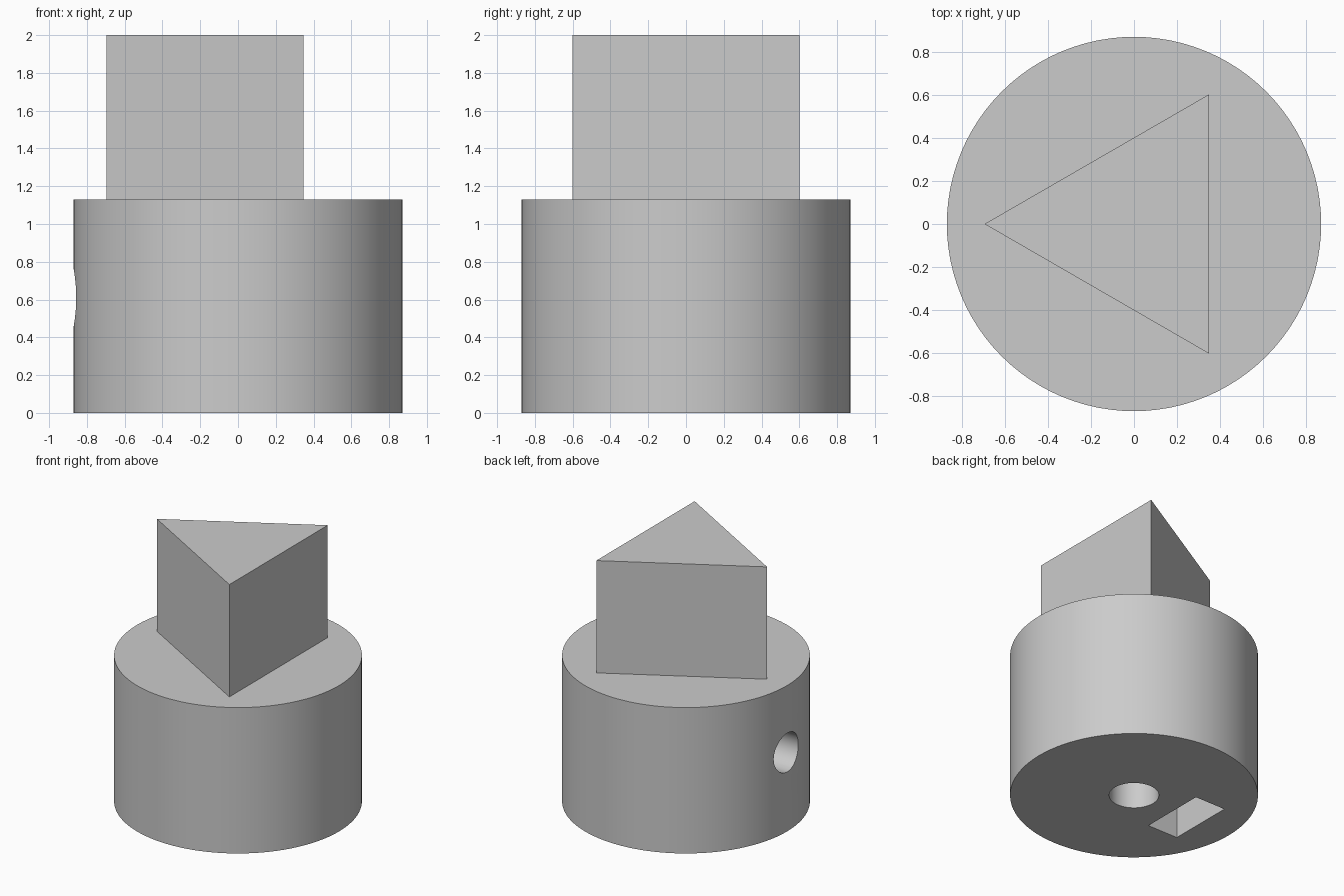
import bpy, bmesh
from math import cos, sin, pi
from mathutils import Matrix

cube = bpy.data.objects.get("Cube")
if cube:
    bpy.data.objects.remove(cube, do_unlink=True)

grey = bpy.data.materials.new("plain grey")
grey.use_nodes = True
colour = (0.6, 0.6, 0.6, 1)
grey.diffuse_color = colour
grey.node_tree.nodes["Principled BSDF"].inputs["Base Color"].default_value = colour


def ring(radius, sides, start=0.0):
    return [(radius * cos(start + 2 * pi * i / sides),
             radius * sin(start + 2 * pi * i / sides)) for i in range(sides)]


def prism(name, outline, low, high, turn=None):
    """Extrude a flat outline from low to high, then optionally turn it."""
    bm = bmesh.new()
    base = bm.faces.new([bm.verts.new((x, y, low)) for x, y in outline])
    top = bmesh.ops.extrude_face_region(bm, geom=[base])["geom"]
    bmesh.ops.translate(bm, vec=(0, 0, high - low),
                        verts=[v for v in top if isinstance(v, bmesh.types.BMVert)])
    bmesh.ops.recalc_face_normals(bm, faces=bm.faces)
    if turn:
        bm.transform(turn)
    mesh = bpy.data.meshes.new(name)
    bm.to_mesh(mesh)
    bm.free()
    mesh.materials.append(grey)
    obj = bpy.data.objects.new(name, mesh)
    bpy.context.collection.objects.link(obj)
    return obj


def combine(target, other, operation):
    """Apply a boolean and discard the helper."""
    other.hide_render = True
    mod = target.modifiers.new(operation.title(), "BOOLEAN")
    mod.operation = operation
    mod.solver = "EXACT"
    mod.object = other
    bpy.context.view_layer.objects.active = target
    bpy.ops.object.modifier_apply(modifier=mod.name)
    bpy.data.objects.remove(other, do_unlink=True)


# Round base with a triangular grip pointing to -x
knob = prism("knob_body", ring(0.87, 96), 0, 1.13)
grip = prism("triangular_grip", ring(0.695, 3, pi), 1.08, 2)
combine(knob, grip, "UNION")

# Shaft bore from below
combine(knob, prism("shaft_bore", ring(0.175, 48), -0.1, 1.0), "DIFFERENCE")

# Nut slot from below
slot = [(-0.61, -0.26), (-0.35, -0.26), (-0.35, 0.26), (-0.61, 0.26)]
combine(knob, prism("nut_slot", slot, -0.1, 0.9), "DIFFERENCE")

# Side screw hole running in to the bore
sideways = Matrix.Translation((0, 0, 0.61)) @ Matrix.Rotation(-pi / 2, 4, "Y")
combine(knob, prism("screw_hole", ring(0.15, 48), 0.03, 1.0, sideways), "DIFFERENCE")

bpy.ops.object.select_all(action="DESELECT")
knob.select_set(True)
bpy.context.view_layer.objects.active = knob
bpy.ops.object.shade_smooth_by_angle(angle=pi / 6)
